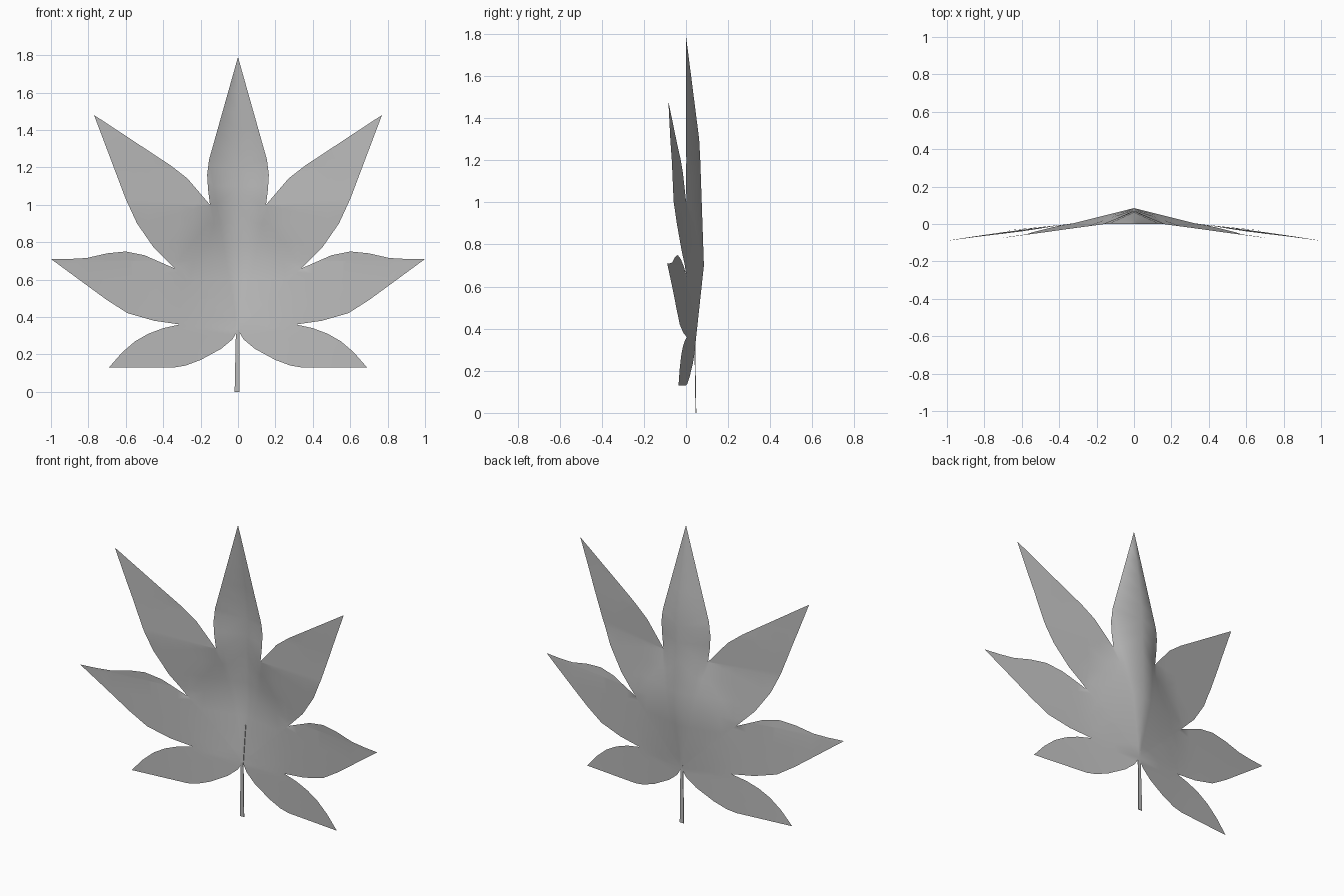
import bpy, bmesh
from mathutils import Vector
from mathutils.geometry import tessellate_polygon

cube = bpy.data.objects.get("Cube")
if cube:
    bpy.data.objects.remove(cube, do_unlink=True)


def make_material(name, color):
    mat = bpy.data.materials.new(name)
    mat.use_nodes = True
    mat.diffuse_color = color
    mat.node_tree.nodes["Principled BSDF"].inputs["Base Color"].default_value = color
    return mat


def make_object(name, bm, mat):
    mesh = bpy.data.meshes.new(name)
    bm.to_mesh(mesh)
    bm.free()
    mesh.materials.append(mat)
    obj = bpy.data.objects.new(name, mesh)
    bpy.context.collection.objects.link(obj)
    return obj


def interpolate(points, t):
    """Piecewise linear lookup in a list of (t, value) pairs."""
    for (t0, v0), (t1, v1) in zip(points, points[1:]):
        if t <= t1:
            f = max(0, (t - t0) / (t1 - t0))
            return v0 + f * (v1 - v0)
    return points[-1][1]


grey = make_material("leaf grey", (0.5, 0.5, 0.5, 1))

# Outline of the left half: stem joint, four lobes, top tip
TOP = 1.79
outline = [
    (0, .33), (.03, .28), (.09, .23), (.2, .17), (.28, .14), (.34, .13),
    (.69, .13), (.62, .21), (.55, .27), (.48, .31), (.4, .34), (.31, .36),
    (.45, .38), (.59, .42), (.7, .49), (1, .71),
    (.9, .71), (.81, .715), (.7, .74), (.6, .75), (.5, .73), (.42, .695), (.34, .66),
    (.45, .77), (.54, .9), (.6, 1.03), (.77, 1.48),
    (.36, 1.21), (.27, 1.14), (.15, 1),
    (.16, 1.08), (.165, 1.16), (.155, 1.24), (0, TOP)]

# Fold of the blade: midrib height, width of the raised middle, droop of the lobes
crest = [(.1, .04), (.33, .045), (.7, .085), (1.28, .065), (TOP, 0)]
width = [(.1, .34), (.7, .34), (1, .155), (1.2, .165), (TOP, .001)]
droop = [(.1, -.1), (.7, -.135)]


def depth(x, z):
    w = interpolate(width, z)
    if x < w:
        return interpolate(crest, z) * (1 - x / w)
    return min(0, interpolate(droop, z) * (x - max(w, 0.15)))


# Leaf blade: flat half sheet, cut into strips, then folded and mirrored
bm = bmesh.new()
rim = [bm.verts.new((x, 0, z)) for x, z in outline]
for tri in tessellate_polygon([[Vector((x, z, 0)) for x, z in outline]]):
    bm.faces.new([rim[i] for i in tri])
cuts = [(Vector((i * 0.08, 0, 0)), Vector((1, 0, 0))) for i in range(2, 13)]
cuts += [(Vector((0, 0, i * 0.1)), Vector((0, 0, 1))) for i in range(2, 18)]
for co, normal in cuts:
    bmesh.ops.bisect_plane(bm, geom=bm.verts[:] + bm.edges[:] + bm.faces[:],
                           plane_co=co, plane_no=normal, dist=0.0005)
bmesh.ops.remove_doubles(bm, verts=bm.verts[:], dist=0.0005)
bm.normal_update()
bmesh.ops.triangulate(bm, faces=bm.faces[:])
for v in bm.verts:
    v.co.y = depth(v.co.x, v.co.z)
bmesh.ops.recalc_face_normals(bm, faces=bm.faces[:])
if sum(f.normal.y * f.calc_area() for f in bm.faces) > 0:
    bmesh.ops.reverse_faces(bm, faces=bm.faces[:])
for f in bm.faces:
    f.smooth = True
blade = make_object("leaf_blade", bm, grey)
mirror = blade.modifiers.new("mirror", 'MIRROR')
mirror.use_axis[0] = True
mirror.merge_threshold = 0.001

# Stem: thin flat strip that narrows into the midrib
bm = bmesh.new()
path = [(-.005, .047, 0, .013), (-.002, .042, .33, .009), (.004, .065, .55, .003)]
rings = []
for x, y, z, half in path:
    rings.append([bm.verts.new((x + sx * half, y + sy * 0.002, z))
                  for sx, sy in ((-1, -1), (1, -1), (1, 1), (-1, 1))])
for a, b in zip(rings, rings[1:]):
    for i in range(4):
        j = (i + 1) % 4
        bm.faces.new((a[i], a[j], b[j], b[i]))
bm.faces.new(rings[0][::-1])
bm.faces.new(rings[-1])
make_object("leaf_stem", bm, grey)
